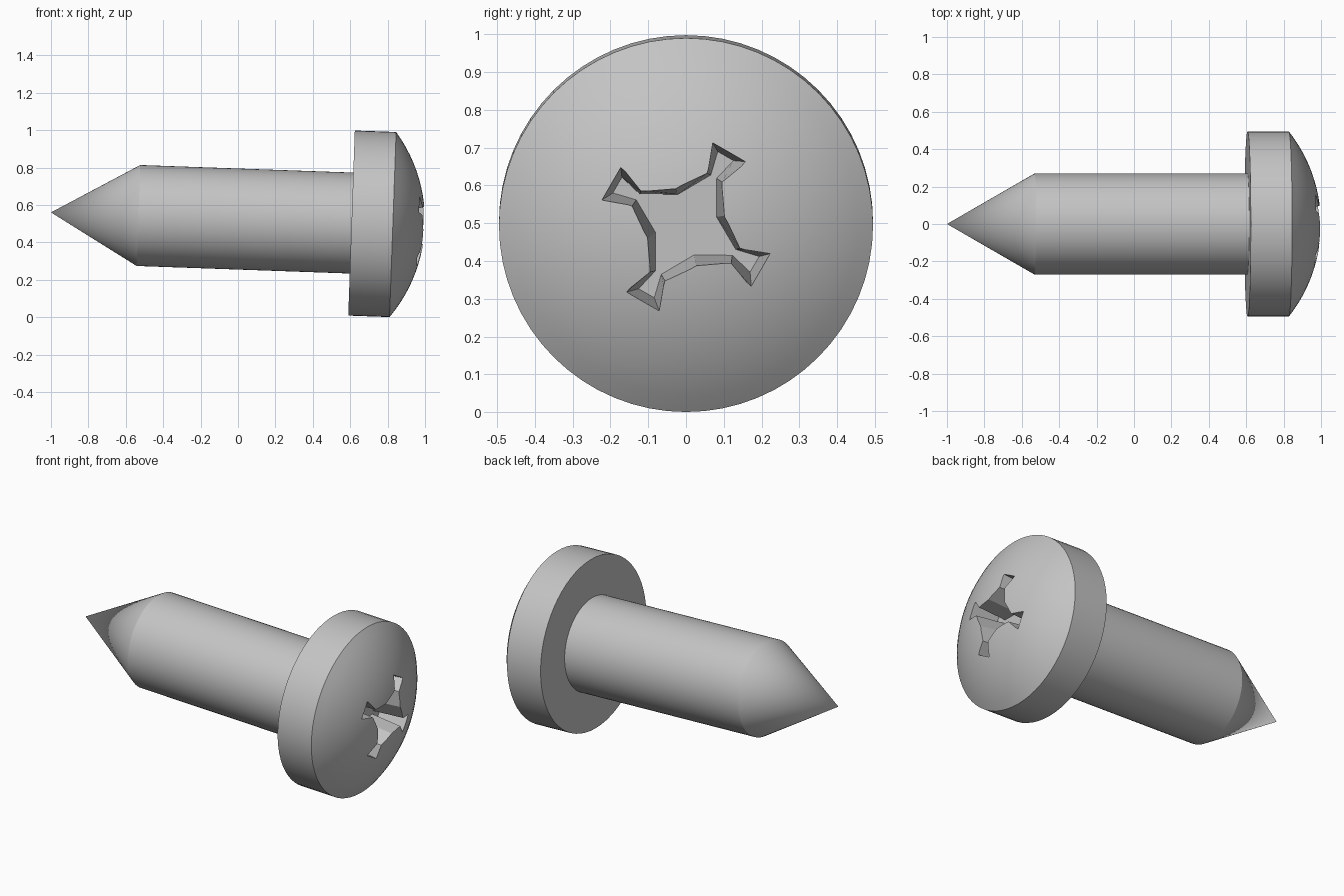
import bpy, bmesh
from math import sin, cos, radians, sqrt, tau
from mathutils import Matrix

cube = bpy.data.objects.get("Cube")
if cube:
    bpy.data.objects.remove(cube, do_unlink=True)

# Steel grey material
steel = bpy.data.materials.new("steel grey")
steel.use_nodes = True
GREY = (0.55, 0.55, 0.55, 1)
steel.diffuse_color = GREY
steel.node_tree.nodes["Principled BSDF"].inputs["Base Color"].default_value = GREY

# The screw lies along its own x axis from the point, tipped slightly down
POSE = Matrix.Translation((-1, 0, 0.56)) @ Matrix.Rotation(radians(2.03), 4, 'Y')
SIDES = 64


def make_object(name, bm):
    bmesh.ops.recalc_face_normals(bm, faces=bm.faces)
    mesh = bpy.data.meshes.new(name)
    bm.to_mesh(mesh)
    bm.free()
    mesh.materials.append(steel)
    obj = bpy.data.objects.new(name, mesh)
    bpy.context.collection.objects.link(obj)
    obj.matrix_world = POSE
    return obj


def loft(name, rings):
    """Join rings of points; a one-point ring closes to a tip, others get a cap."""
    bm = bmesh.new()
    rows = [[bm.verts.new(p) for p in ring] for ring in rings]
    for a, b in zip(rows, rows[1:]):
        n = max(len(a), len(b))
        for i in range(n):
            j = (i + 1) % n
            if len(a) == 1:
                bm.faces.new((a[0], b[i], b[j]))
            elif len(b) == 1:
                bm.faces.new((a[i], a[j], b[0]))
            else:
                bm.faces.new((a[i], a[j], b[j], b[i]))
    for end in (rows[0], rows[-1]):
        if len(end) > 1:
            bm.faces.new(end)
    return make_object(name, bm)


def circle(x, r):
    if r == 0:
        return [(x, 0, 0)]
    return [(x, r * cos(tau * i / SIDES), r * sin(tau * i / SIDES)) for i in range(SIDES)]


def smooth(obj):
    bpy.ops.object.select_all(action='DESELECT')
    obj.select_set(True)
    bpy.context.view_layer.objects.active = obj
    bpy.ops.object.shade_smooth_by_angle(angle=radians(25))


# Pointed shank, its end sunk into the head
shank = loft("shank", [circle(0, 0), circle(0.468, 0.27), circle(1.64, 0.27)])
smooth(shank)

# Domed head
BACK, RIM, APEX, R = 1.608, 1.829, 2.0, 0.495
rise = APEX - RIM
ball = (R * R + rise * rise) / (2 * rise)
STEPS = 12
dome = []
for k in range(STEPS + 1):
    r = R * (1 - k / STEPS)
    dome.append(circle(APEX - ball + sqrt(ball * ball - r * r), r))
head = loft("head", [circle(BACK, R)] + dome)

# Cross recess: flared arms with tapered walls, as (radius, angle) at mouth and floor
MOUTH = [(0.104, -45), (0.153, -8.5), (0.236, -12.6), (0.236, 12.6), (0.153, 8.5)]
FLOOR = [(0.083, -45), (0.147, -3.5), (0.211, -6.5), (0.211, 6.5), (0.147, 3.5)]
MOUTH_X, FLOOR_X = 1.98, 1.8


def cross(x):
    t = (x - FLOOR_X) / (MOUTH_X - FLOOR_X)
    ring = []
    for arm in range(4):
        for (r1, a1), (r0, a0) in zip(MOUTH, FLOOR):
            r = r0 + (r1 - r0) * t
            a = radians(60 + 90 * arm + a0 + (a1 - a0) * t)
            ring.append((x, r * cos(a), r * sin(a)))
    return ring


cutter = loft("recess_cutter", [cross(FLOOR_X), cross(2.03)])
cutter.hide_render = True
bpy.ops.object.select_all(action='DESELECT')
head.select_set(True)
bpy.context.view_layer.objects.active = head
cut = head.modifiers.new("recess", 'BOOLEAN')
cut.operation = 'DIFFERENCE'
cut.solver = 'EXACT'
cut.object = cutter
bpy.ops.object.modifier_apply(modifier=cut.name)
bpy.data.objects.remove(cutter, do_unlink=True)
smooth(head)
